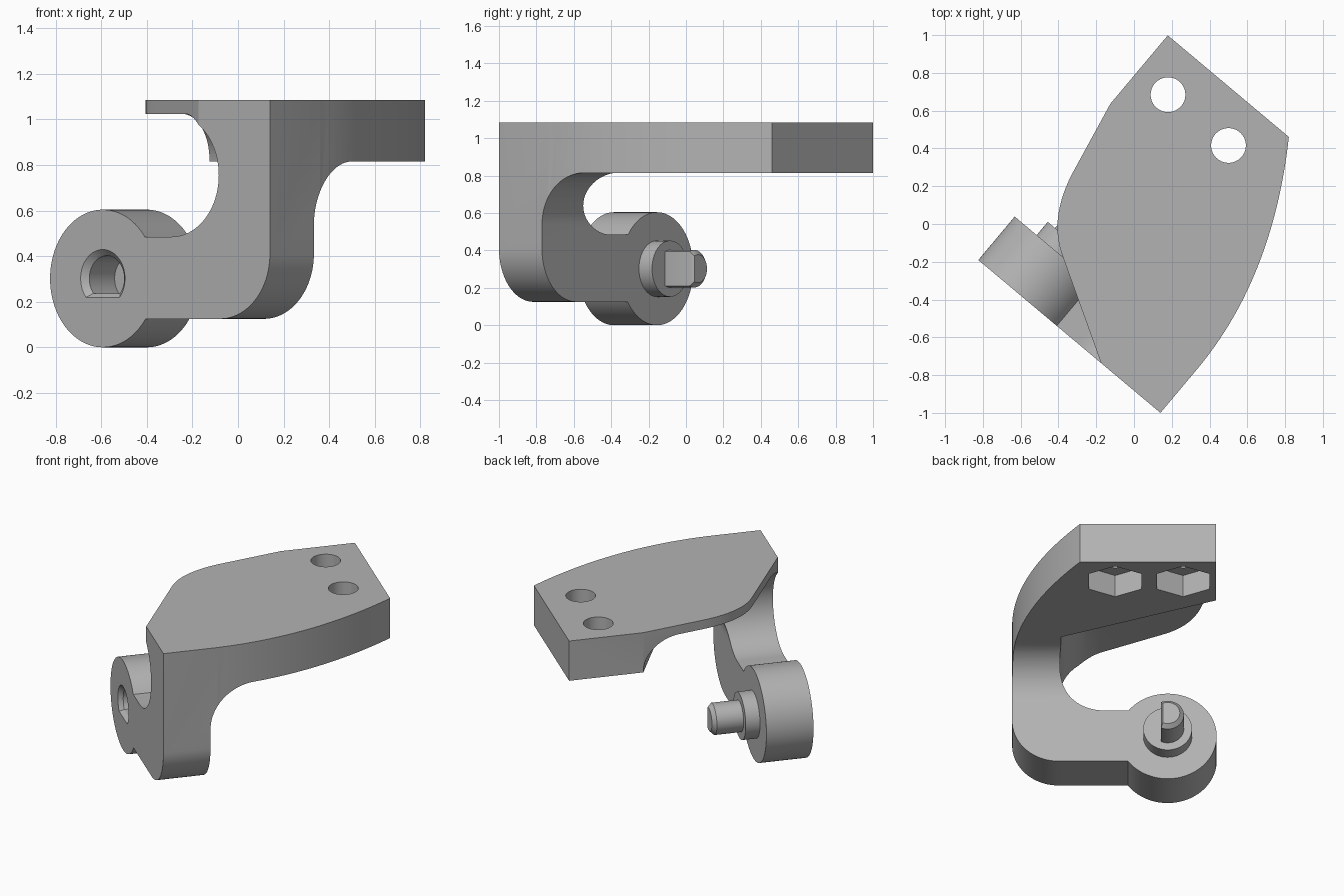
import bpy, bmesh
from math import sin, cos, acos, pi, radians
from mathutils import Vector

cube = bpy.data.objects.get("Cube")
if cube:
    bpy.data.objects.remove(cube)

grey = bpy.data.materials.new("plain_grey")
grey.use_nodes = True
GREY = (0.45, 0.45, 0.45, 1)
grey.diffuse_color = GREY
grey.node_tree.nodes["Principled BSDF"].inputs["Base Color"].default_value = GREY

# Bracket axes: U along the front face, V into the depth, Z up
TURN = radians(40)
U = Vector((cos(TURN), -sin(TURN), 0))
V = Vector((sin(TURN), cos(TURN), 0))
Z = Vector((0, 0, 1))
X, Y = Vector((1, 0, 0)), Vector((0, 1, 0))
FRONT, ARM_BACK, END = -0.676, -0.376, 0.88
TOP, PAD_BOTTOM = 1.085, 0.815
HUB = U * -0.207 + Z * 0.302


def arc(cx, cy, r, start, end, n=24):
    """Points on an arc, angles in degrees."""
    angles = [radians(start + (end - start) * i / n) for i in range(n + 1)]
    return [(cx + r * cos(a), cy + r * sin(a)) for a in angles]


def circle(r, n=64):
    return arc(0, 0, r, 0, 360, n)[:-1]


def d_shape(r, flat):
    """Circle with a flat side at the given distance along the first axis."""
    a = acos(flat / r) * 180 / pi
    return arc(0, 0, r, a, 360 - a, 40)


def prism(name, pts, axes, sections, origin=Vector()):
    """Loft an outline along the third axis through (depth, scale) sections."""
    a, b, c = axes
    bm = bmesh.new()
    rings = [[bm.verts.new(origin + a * p * s + b * q * s + c * d) for p, q in pts]
             for d, s in sections]
    for low, high in zip(rings, rings[1:]):
        for i in range(len(pts)):
            j = (i + 1) % len(pts)
            bm.faces.new((low[i], low[j], high[j], high[i]))
    bm.faces.new(rings[0])
    bm.faces.new(rings[-1])
    bmesh.ops.recalc_face_normals(bm, faces=bm.faces)
    mesh = bpy.data.meshes.new(name)
    bm.to_mesh(mesh)
    bm.free()
    mesh.materials.append(grey)
    obj = bpy.data.objects.new(name, mesh)
    bpy.context.collection.objects.link(obj)
    return obj


def span(low, high):
    return ((low, 1), (high, 1))


def select(obj):
    bpy.ops.object.select_all(action='DESELECT')
    obj.select_set(True)
    bpy.context.view_layer.objects.active = obj


def combine(obj, tool, operation='DIFFERENCE'):
    """Apply a boolean and discard the tool."""
    select(obj)
    mod = obj.modifiers.new("combine", 'BOOLEAN')
    mod.operation, mod.solver, mod.object = operation, 'EXACT', tool
    bpy.ops.object.modifier_apply(modifier=mod.name)
    bpy.data.objects.remove(tool)


# Solid side silhouette with the rounded lower corner
outline = [(-0.207, 0.125)] + arc(0.465, 0.41, 0.285, -90, 0)
outline += [(0.75, TOP), (-0.6, TOP), (-0.6, 0.75), (-0.207, 0.75)]
bracket = prism("bracket", outline, (U, Z, V), span(FRONT, END))

# Space below the plate, with a fillet against the arm
under = [(ARM_BACK, -0.2)] + arc(-0.096, 0.535, 0.28, 180, 90)
under += [(1.2, PAD_BOTTOM), (1.2, -0.2)]
combine(bracket, prism("under_cutter", under, (V, Z, U), span(-1.2, 1.2)))

# Round-ended throat, stopped by a slanted wall with a filleted top
throat = [(-1, 1.025), (-1, 0.485)] + arc(0.187, 0.755, 0.27, -90, 90, 40)
slot = prism("throat_cutter", throat, (U, Z, V), span(-1, 1))
wall = [(1.8, 0.3), (0, 0.3)] + arc(0.2, 0.824, 0.2, 180, 90) + [(1.8, 1.024)]
along = (U * 0.904 - V * 0.428).normalized()
forward = -(U * 0.428 + V * 0.904).normalized()
limit = prism("wall_cutter", wall, (forward, Z, along), span(-1, 2),
              U * -0.505 + V * 0.407)
combine(slot, limit, 'INTERSECT')
combine(bracket, slot)

# Curved long side of the plate
side = [(0.77, -0.5)]
for i in range(1, 29):
    v = ARM_BACK + i * 0.048
    side.append((0.75 - 0.265 * (v - ARM_BACK) ** 2, v))
side += [(1.5, side[-1][1]), (1.5, -0.5)]
combine(bracket, prism("side_cutter", side, (U, V, Z), span(-0.3, 1.4)))

# Shaped short side of the plate: straight, bent, then straight
start, control, end = Vector((-0.38, -0.165)), Vector((-0.452, 0.035)), Vector((-0.32, 0.28))
bend = [start.lerp(control, t / 20).lerp(control.lerp(end, t / 20), t / 20) for t in range(21)]
lead = Vector((-0.18, -0.72))
kink = U * -0.505 + V * 0.407
tail = U * -0.505 + V * 1.1
edge = [tuple(lead + (lead - start) * 0.5), tuple(lead)] + [tuple(p) for p in bend]
edge += [(kink.x, kink.y), (tail.x, tail.y), (-1.5, tail.y), (-1.5, edge[0][1])]
combine(bracket, prism("edge_cutter", edge, (X, Y, Z), span(0.55, 1.4)))

# Bolt holes with hexagonal nut pockets underneath
for u in (-0.302, 0.116):
    spot = U * u + V * 0.64
    combine(bracket, prism("bolt_cutter", circle(0.092, 48), (U, V, Z), span(0.6, 1.3), spot))
    hexagon = arc(0, 0, 0.187, 90, 450, 6)[:-1]
    combine(bracket, prism("nut_cutter", hexagon, (U, V, Z),
                           span(0.7, PAD_BOTTOM + 0.15), spot))

# Hub with its keyed, chamfered socket
hub = prism("hub", circle(0.302, 96), (U, Z, V), span(FRONT, ARM_BACK), HUB)
combine(bracket, hub, 'UNION')
socket = prism("socket_cutter", d_shape(0.1, 0.065), (-Z, U, V),
               ((FRONT - 0.027, 1.54), (FRONT + 0.027, 1), (FRONT + 0.2, 1)), HUB)
combine(bracket, socket)

# Collar and keyed pin behind the hub
collar = prism("collar", circle(0.15), (U, Z, V), span(ARM_BACK - 0.01, -0.285), HUB)
pin = prism("keyed_pin", d_shape(0.1, 0.04), (U, Z, V),
            ((-0.295, 1), (-0.115, 1), (-0.09, 0.75)), HUB)

for part in (bracket, collar, pin):
    select(part)
    bpy.ops.object.shade_smooth_by_angle(angle=radians(25))
